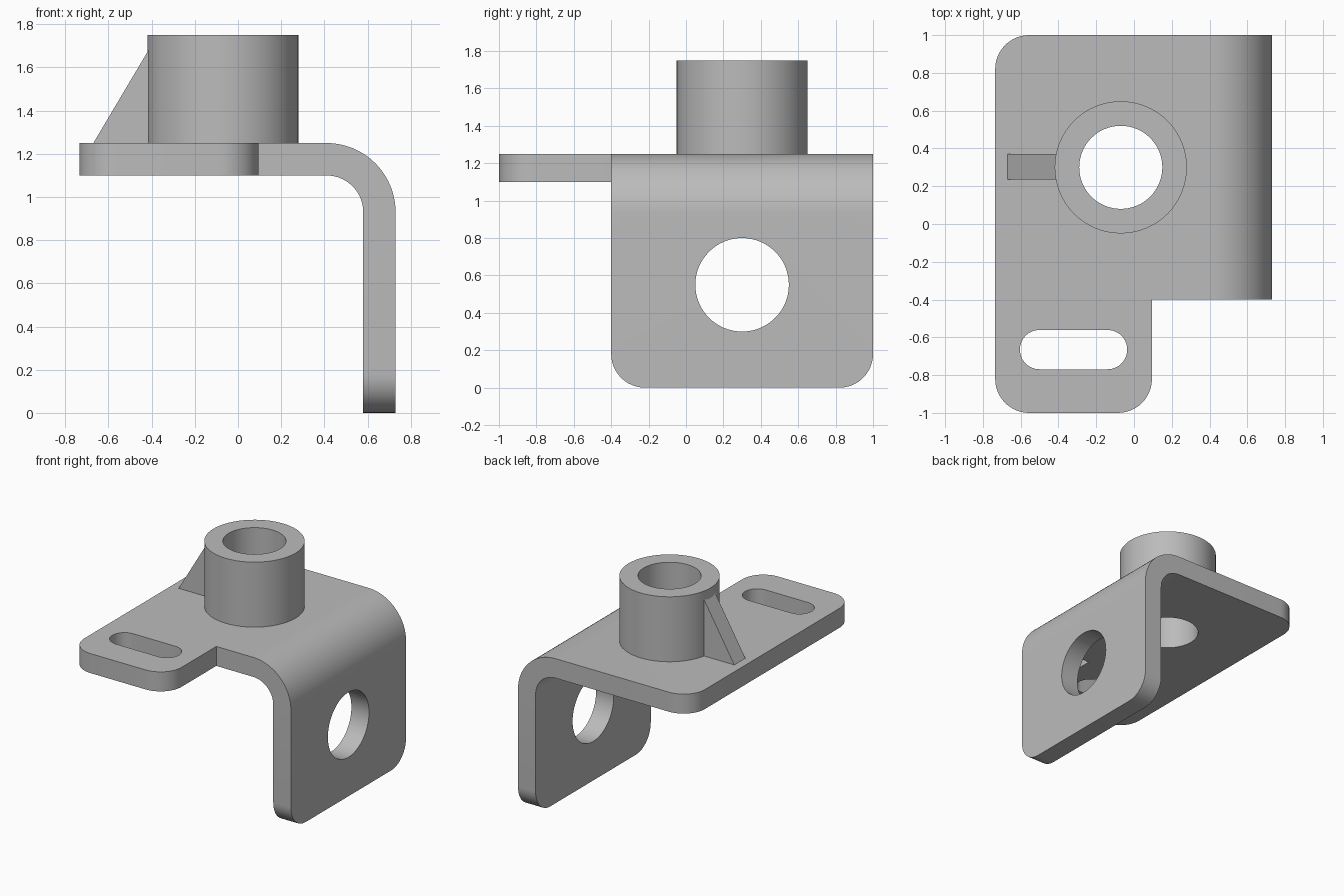
import bpy
import bmesh
from math import sin, cos, pi
from mathutils import Matrix, Vector

cube = bpy.data.objects.get("Cube")
if cube:
    bpy.data.objects.remove(cube, do_unlink=True)

grey = bpy.data.materials.new("plain grey metal")
grey.use_nodes = True
grey.diffuse_color = (0.5, 0.5, 0.5, 1)
grey.node_tree.nodes["Principled BSDF"].inputs["Base Color"].default_value = (0.5, 0.5, 0.5, 1)

# Main dimensions
LEFT, RIGHT, FRONT, STEP, BACK = -0.735, 0.73, -1.0, -0.4, 1.0
TOP, THICK, TAB_X = 1.25, 0.15, 0.095
BEND, CORNER = 0.32, 0.18
BOSS = Vector((-0.07, 0.30, 0))
BORE = 0.22


def finish(name, bm):
    bmesh.ops.recalc_face_normals(bm, faces=bm.faces)
    mesh = bpy.data.meshes.new(name)
    bm.to_mesh(mesh)
    bm.free()
    mesh.materials.append(grey)
    obj = bpy.data.objects.new(name, mesh)
    bpy.context.collection.objects.link(obj)
    return obj


def prism(name, outline, depth):
    """Extrude a closed 3D outline along a vector."""
    bm = bmesh.new()
    face = bm.faces.new([bm.verts.new(p) for p in outline])
    new = bmesh.ops.extrude_face_region(bm, geom=[face], use_keep_orig=True)["geom"]
    bmesh.ops.translate(bm, vec=depth, verts=[v for v in new if isinstance(v, bmesh.types.BMVert)])
    return finish(name, bm)


def circle(radius, n=64):
    return [(radius * cos(2 * pi * i / n), radius * sin(2 * pi * i / n)) for i in range(n)]


def cut(obj, cutter):
    mod = obj.modifiers.new("cut", "BOOLEAN")
    mod.operation, mod.solver, mod.object = "DIFFERENCE", "EXACT", cutter
    bpy.context.view_layer.objects.active = obj
    bpy.ops.object.modifier_apply(modifier=mod.name)
    bpy.data.objects.remove(cutter, do_unlink=True)


def smooth(obj):
    bpy.ops.object.select_all(action="DESELECT")
    obj.select_set(True)
    bpy.context.view_layer.objects.active = obj
    bpy.ops.object.shade_smooth_by_angle(angle=pi / 6)


# Bent plate: L-shaped section swept along y
def arc(radius, steps=20):
    cx, cz = RIGHT - BEND, TOP - BEND
    return [(cx + radius * sin(pi / 2 * i / steps), cz + radius * cos(pi / 2 * i / steps))
            for i in range(steps + 1)]


tab_section = [(TAB_X, TOP - THICK), (LEFT, TOP - THICK), (LEFT, TOP), (TAB_X, TOP)]
bend_section = arc(BEND) + [(RIGHT, 0), (RIGHT - THICK, 0)] + arc(BEND - THICK)[::-1]
section = tab_section + bend_section

bm = bmesh.new()
near, far = [[bm.verts.new((x, y, z)) for x, z in section] for y in (STEP, BACK)]
n = len(section)
for i in range(n):
    j = (i + 1) % n
    bm.faces.new((near[i], near[j], far[j], far[i]))
bm.faces.new(far)
bm.faces.new([near[0]] + near[3:])

# Front tab continues forward from the left part of the plate
tip = [bm.verts.new((x, FRONT, z)) for x, z in tab_section]
for i in range(4):
    j = (i + 1) % 4
    bm.faces.new((tip[i], tip[j], near[j], near[i]))
bm.faces.new(tip)
# the side where tab and plate share a section stays open inside
bmesh.ops.recalc_face_normals(bm, faces=bm.faces)
bmesh.ops.dissolve_limit(bm, angle_limit=0.01, verts=bm.verts, edges=bm.edges)


def is_outer_corner(edge):
    a, b = (v.co for v in edge.verts)
    mid, d = (a + b) / 2, b - a
    if abs(d.z) > THICK * 0.9 and abs(d.x) + abs(d.y) < 1e-4 and mid.z > 1:
        return abs(mid.y - FRONT) < 1e-3 or (abs(mid.y - BACK) < 1e-3 and abs(mid.x - LEFT) < 1e-3)
    return abs(d.x) > THICK * 0.9 and abs(d.y) < 1e-4 and mid.z < 1e-3


bmesh.ops.bevel(bm, geom=[e for e in bm.edges if is_outer_corner(e)], offset=CORNER,
                offset_type="OFFSET", segments=12, profile=0.5, affect="EDGES")
plate = finish("bent_plate", bm)

# Openings: bore, slot and leg hole
cut(plate, prism("bore_cutter", [(BOSS.x + x, BOSS.y + y, 0.95) for x, y in circle(BORE)], (0, 0, 0.5)))
slot = [((-0.14 if i < 32 else -0.50) + x, -0.665 + y, 0.95)
        for i, (y, x) in enumerate((-c, s) for s, c in
                                   [(0.104 * sin(pi * k / 31), 0.104 * cos(pi * k / 31)) for k in range(32)]
                                   + [(-0.104 * sin(pi * k / 31), -0.104 * cos(pi * k / 31)) for k in range(32)])]
cut(plate, prism("slot_cutter", slot, (0, 0, 0.5)))
cut(plate, prism("leg_cutter", [(0.5, 0.30 + y, 0.55 + z) for y, z in circle(0.25)], (0.4, 0, 0)))
smooth(plate)

# Hollow boss
bm = bmesh.new()
rings = [[bm.verts.new((BOSS.x + x, BOSS.y + y, z)) for x, y in circle(r)]
         for r, z in ((0.35, TOP), (0.35, 1.75), (BORE, 1.75), (BORE, TOP))]
for a, b in zip(rings, rings[1:] + rings[:1]):
    for i in range(len(a)):
        j = (i + 1) % len(a)
        bm.faces.new((a[i], a[j], b[j], b[i]))
smooth(finish("boss", bm))

# Triangular rib buried slightly in the boss
rib_outline = [(-0.67, 0.235, TOP), (-0.40, 0.235, TOP), (-0.40, 0.235, 1.705)]
prism("support_rib", rib_outline, (0, 0.135, 0))
